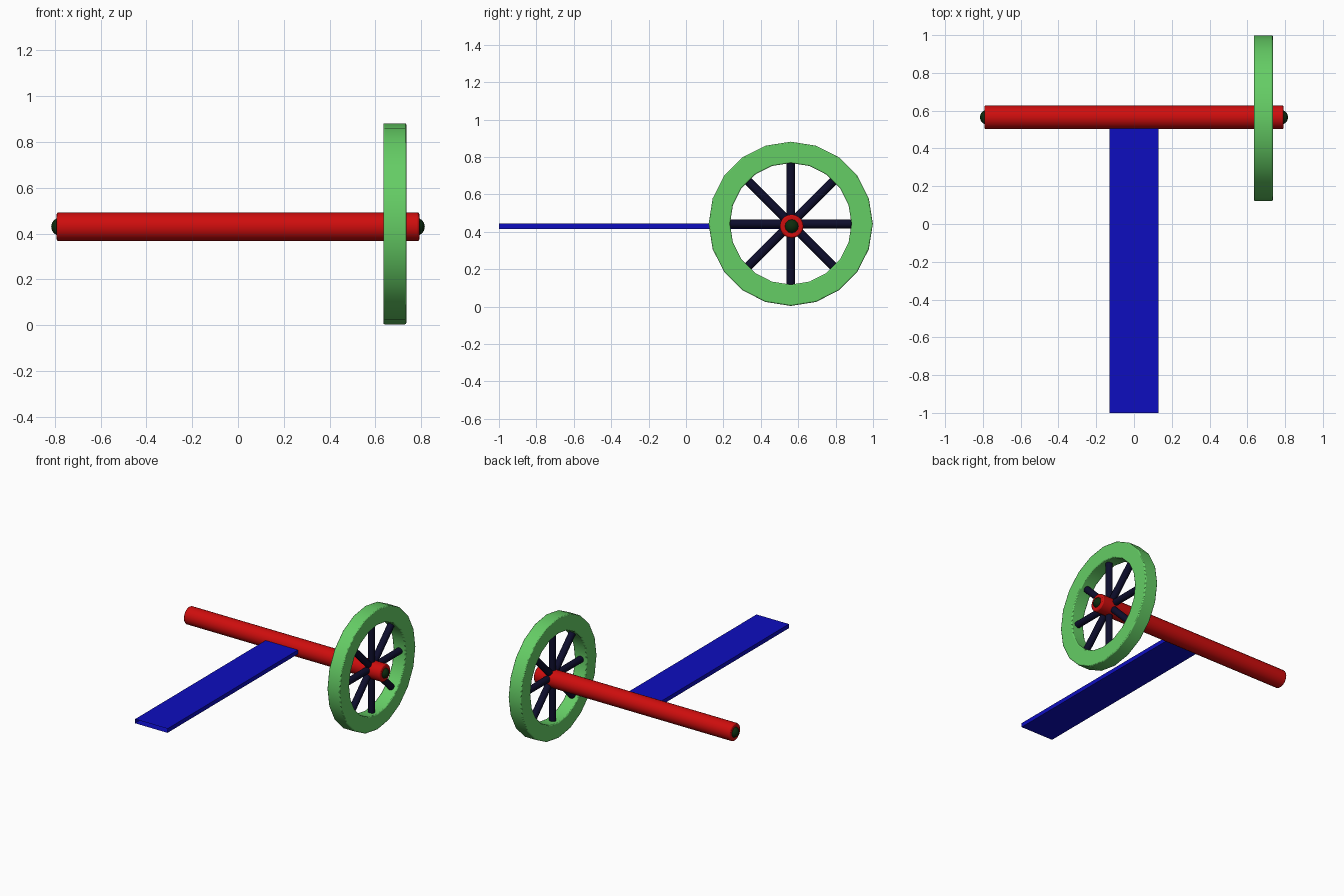
import bpy, bmesh, math
from mathutils import Matrix, Vector

default = bpy.data.objects.get("Cube")
if default:
    bpy.data.objects.remove(default, do_unlink=True)

AXLE = Vector((0, 0.565, 0.43))
WHEEL = Vector((0.685, 0.56, 0.443))
TO_X = Matrix.Rotation(math.pi / 2, 4, 'Y')


def material(name, color):
    m = bpy.data.materials.new(name)
    m.use_nodes = True
    m.diffuse_color = (*color, 1)
    m.node_tree.nodes["Principled BSDF"].inputs["Base Color"].default_value = (*color, 1)
    return m


green = material("leaf green", (0.13, 0.61, 0.13))
red = material("red", (0.62, 0.004, 0.004))
blue = material("blue", (0.004, 0.004, 0.52))
navy = material("dark navy", (0.004, 0.004, 0.025))
dark_green = material("dark green", (0.004, 0.025, 0.004))


def finish(name, bm, mat, bevel=0):
    bmesh.ops.recalc_face_normals(bm, faces=bm.faces)
    mesh = bpy.data.meshes.new(name)
    bm.to_mesh(mesh)
    bm.free()
    mesh.materials.append(mat)
    ob = bpy.data.objects.new(name, mesh)
    bpy.context.collection.objects.link(ob)
    if bevel:
        mod = ob.modifiers.new("soft edges", 'BEVEL')
        mod.width = bevel
        mod.segments = 2
        mod.limit_method = 'ANGLE'
        mod.angle_limit = math.radians(40)
    bpy.ops.object.select_all(action='DESELECT')
    ob.select_set(True)
    bpy.context.view_layer.objects.active = ob
    bpy.ops.object.shade_smooth_by_angle(angle=math.radians(35))
    return ob


def cylinder(bm, radius, length, sides, matrix):
    bmesh.ops.create_cone(bm, cap_ends=True, segments=sides, radius1=radius,
                          radius2=radius, depth=length, matrix=matrix)


# Wheel rim: rectangular section swept round the x axis
bm = bmesh.new()
section = [(-0.05, 0.325), (0.05, 0.325), (0.05, 0.439), (-0.05, 0.439)]
verts = [bm.verts.new(WHEEL + Vector((x, 0, r))) for x, r in section]
edges = [bm.edges.new((verts[i], verts[i - 1])) for i in range(4)]
bmesh.ops.spin(bm, geom=verts + edges, cent=WHEEL, axis=(1, 0, 0),
               angle=math.tau, steps=20, use_merge=True)
bmesh.ops.remove_doubles(bm, verts=bm.verts, dist=0.0005)
finish("wheel_rim", bm, green, 0.006)

# Spokes: four bars through the hub
bm = bmesh.new()
for i in range(4):
    turn = Matrix.Rotation(i * math.pi / 4, 4, 'X')
    cylinder(bm, 0.024, 0.67, 12, Matrix.Translation(WHEEL) @ turn)
finish("wheel_spokes", bm, navy)

# Axle
bm = bmesh.new()
cylinder(bm, 0.063, 1.584, 20, Matrix.Translation(AXLE) @ TO_X)
finish("axle", bm, red, 0.008)

# Rounded pins at both axle ends
for side, name in ((1, "left"), (-1, "right")):
    bm = bmesh.new()
    place = Matrix.Translation(AXLE + Vector((side * 0.776, 0, 0))) @ TO_X
    bmesh.ops.create_uvsphere(bm, u_segments=12, v_segments=8, radius=0.04, matrix=place)
    finish(name + "_end_pin", bm, dark_green)

# Drawbar plank, hollow and open at its front end
bm = bmesh.new()
size = Matrix.Diagonal((0.262, 1.55, 0.03, 1))
bmesh.ops.create_cube(bm, size=1, matrix=Matrix.Translation((0, -0.225, 0.43)) @ size)
bmesh.ops.delete(bm, geom=[f for f in bm.faces if f.calc_center_median().y < -0.99],
                 context='FACES_ONLY')
finish("drawbar_plank", bm, blue)
